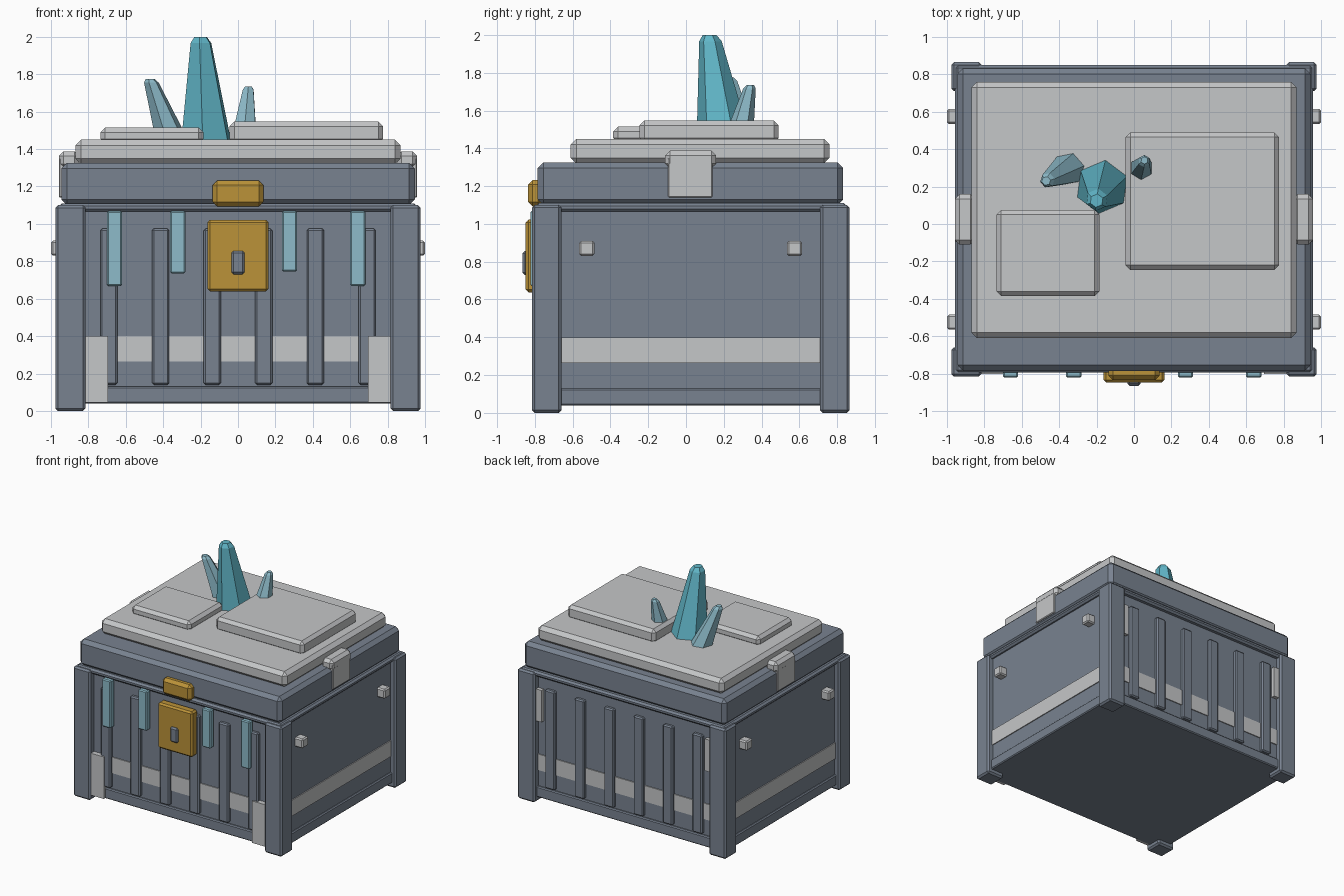
import bpy
import bmesh
from math import cos, sin, pi

cube = bpy.data.objects.get("Cube")
if cube:
    bpy.data.objects.remove(cube, do_unlink=True)


def material(name, rgb):
    m = bpy.data.materials.new(name)
    m.use_nodes = True
    m.diffuse_color = (*rgb, 1)
    m.node_tree.nodes["Principled BSDF"].inputs["Base Color"].default_value = (*rgb, 1)
    return m


STEEL = material("blue_grey_steel", (0.19, 0.225, 0.28))
FROST = material("pale_frost", (0.56, 0.57, 0.58))
GOLD = material("old_gold", (0.5, 0.29, 0.04))
ICE = material("light_ice", (0.27, 0.5, 0.59))
CRYSTAL = material("turquoise_crystal", (0.12, 0.47, 0.58))


def finish(bm, name, mat):
    bmesh.ops.recalc_face_normals(bm, faces=bm.faces)
    mesh = bpy.data.meshes.new(name)
    bm.to_mesh(mesh)
    bm.free()
    mesh.materials.append(mat)
    ob = bpy.data.objects.new(name, mesh)
    bpy.context.collection.objects.link(ob)
    return ob


def box(name, mat, xs, ys, zs, bevel=0.0):
    """Box between min and max on each axis, with chamfered edges."""
    bm = bmesh.new()
    bmesh.ops.create_cube(bm, size=1)
    for v in bm.verts:
        for i, (a, b) in enumerate((xs, ys, zs)):
            v.co[i] = (a + b) / 2 + v.co[i] * abs(b - a)
    if bevel:
        bmesh.ops.bevel(bm, geom=bm.edges[:], offset=bevel, segments=1, affect='EDGES')
    return finish(bm, name, mat)


def shard(name, mat, base, tip, r_base, r_tip, turn=0.0, sides=6):
    """Leaning faceted crystal with a blunt chamfered tip."""
    bm = bmesh.new()
    levels = ((0, r_base), (0.94, r_tip), (1, r_tip * 0.6))
    rings = []
    for t, r in levels:
        c = [a + (b - a) * t for a, b in zip(base, tip)]
        rings.append([bm.verts.new((c[0] + r * cos(turn + 2 * pi * k / sides),
                                    c[1] + r * sin(turn + 2 * pi * k / sides), c[2]))
                      for k in range(sides)])
    for low, high in zip(rings, rings[1:]):
        for k in range(sides):
            n = (k + 1) % sides
            bm.faces.new((low[k], low[n], high[n], high[k]))
    bm.faces.new(rings[0])
    bm.faces.new(rings[-1])
    return finish(bm, name, mat)


def sides(x0, x1):
    """The same x range on the left and on the right."""
    return (("left", (x0, x1)), ("right", (-x1, -x0)))


# Body with bottom and top rims
box("body", STEEL, (-0.93, 0.93), (-0.76, 0.81), (0.05, 1.1))
box("bottom_rim", STEEL, (-0.945, 0.945), (-0.78, 0.83), (0.04, 0.13), 0.008)
box("top_rim", STEEL, (-0.957, 0.957), (-0.795, 0.85), (1.065, 1.11), 0.015)

# Corner posts
for side, xs in sides(0.815, 0.977):
    box("front_post_" + side, STEEL, xs, (-0.815, -0.66), (0, 1.1), 0.014)
    box("back_post_" + side, STEEL, xs, (0.71, 0.865), (0, 1.1), 0.014)

# Pale band round the body
box("frost_band", FROST, (-0.938, 0.938), (-0.768, 0.818), (0.265, 0.4))

# Vertical bars on front and back
for i in range(6):
    x = (i - 2.5) * 0.276
    for face, ys in (("front", (-0.79, -0.75)), ("back", (0.80, 0.84))):
        box(f"{face}_bar_{i + 1}", STEEL, (x - 0.046, x + 0.046), ys, (0.14, 0.975), 0.01)

# Pale plates beside the posts, and studs on the side walls
for side, xs in sides(0.695, 0.82):
    box("front_corner_plate_" + side, FROST, xs, (-0.802, -0.75), (0.045, 0.4))
for side, xs in sides(0.765, 0.82):
    box("back_corner_plate_" + side, FROST, xs, (0.80, 0.842), (0.69, 0.96))
for side, xs in sides(0.92, 1.0):
    for place, y in (("front", -0.525), ("back", 0.575)):
        box(f"{place}_stud_{side}", FROST, xs, (y - 0.04, y + 0.04), (0.83, 0.91), 0.01)

# Lid with its frosted slabs
box("lid", STEEL, (-0.945, 0.945), (-0.785, 0.832), (1.1, 1.325), 0.03)
box("frost_slab", FROST, (-0.87, 0.87), (-0.61, 0.76), (1.32, 1.45), 0.03)
box("small_slab", FROST, (-0.735, -0.185), (-0.385, 0.075), (1.43, 1.515), 0.025)
box("large_slab", FROST, (-0.045, 0.775), (-0.245, 0.49), (1.43, 1.547), 0.025)

# Clips hooked over the sides of the lid
for side, xs in sides(0.925, 0.957):
    box("clip_drop_" + side, FROST, xs, (-0.095, 0.14), (1.14, 1.35), 0.006)
for side, xs in sides(0.85, 0.958):
    box("clip_hook_" + side, FROST, xs, (-0.11, 0.16), (1.295, 1.388), 0.025)

# Lock and clasp
box("lock_plate", GOLD, (-0.163, 0.163), (-0.848, -0.77), (0.638, 1.022), 0.014)
box("keyhole", STEEL, (-0.036, 0.036), (-0.865, -0.83), (0.73, 0.856), 0.012)
box("clasp", GOLD, (-0.136, 0.136), (-0.835, -0.76), (1.093, 1.232), 0.024)

# Icicles hanging from the rim
for i, (x, z) in enumerate(((-0.66, 0.667), (-0.322, 0.735), (0.275, 0.745), (0.64, 0.668))):
    box(f"icicle_{i + 1}", ICE, (x - 0.041, x + 0.041), (-0.822, -0.77), (z, 1.07), 0.008)

# Crystals growing out of the lid
shard("main_crystal", CRYSTAL, (-0.17, 0.2, 1.44), (-0.2, 0.125, 2.0), 0.145, 0.06, 0.4)
shard("left_crystal", ICE, (-0.35, 0.295, 1.44), (-0.47, 0.23, 1.775), 0.09, 0.04, 0.2)
shard("right_crystal", ICE, (0.03, 0.275, 1.44), (0.056, 0.34, 1.735), 0.08, 0.033, 0.5)
